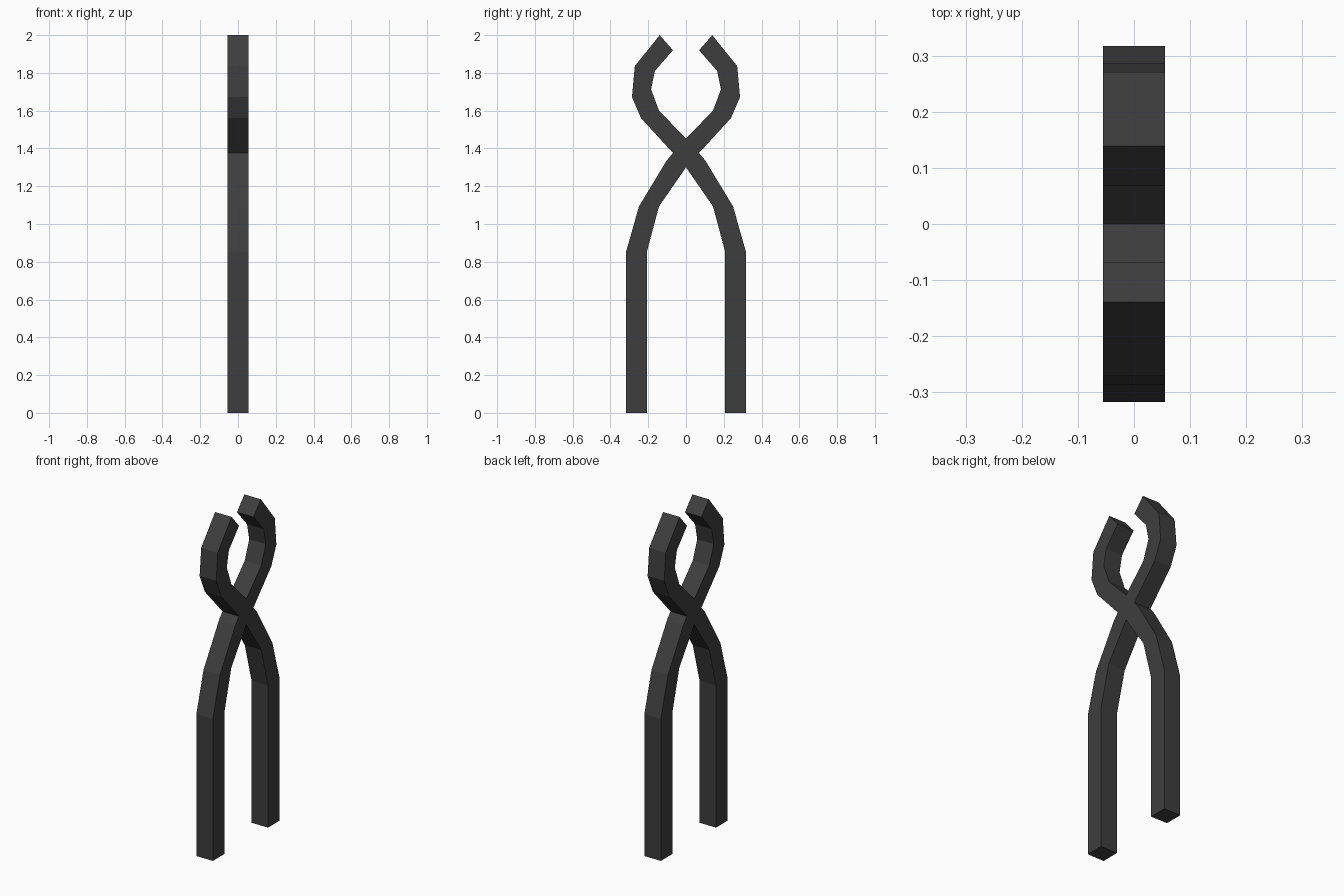
import bpy
import bmesh

if "Cube" in bpy.data.objects:
    bpy.data.objects.remove(bpy.data.objects["Cube"])

HALF_THICK = 0.055

# Right half of the tongs outline as (y, z), cut at the centre line
outline = [
    (0.0, 1.30), (0.143, 1.093), (0.207, 0.854), (0.207, 0.0),      # inner handle
    (0.317, 0.0), (0.317, 0.854), (0.249, 1.093), (0.103, 1.335),   # outer handle
    (0.069, 1.376),                                                 # side notch of the crossing
    (0.238, 1.56), (0.286, 1.672), (0.271, 1.836), (0.139, 2.0),    # outer jaw
    (0.069, 1.92), (0.165, 1.81), (0.185, 1.713), (0.143, 1.60),    # inner jaw
    (0.0, 1.453),
]

iron = bpy.data.materials.new("dark iron")
iron.diffuse_color = (0.048, 0.048, 0.048, 1.0)
iron.use_nodes = True
iron.node_tree.nodes["Principled BSDF"].inputs["Base Color"].default_value = iron.diffuse_color

# Extrude the half outline through the thickness
bm = bmesh.new()
face = bm.faces.new([bm.verts.new((-HALF_THICK, y, z)) for y, z in outline])
new = bmesh.ops.extrude_face_region(bm, geom=[face], use_keep_orig=True)["geom"]
for v in new:
    if isinstance(v, bmesh.types.BMVert):
        v.co.x = HALF_THICK

# Open the centre plane, so the mirrored halves join at the crossing
centre = [f for f in bm.faces if all(abs(v.co.y) < 1e-5 for v in f.verts)]
bmesh.ops.delete(bm, geom=centre, context='FACES_ONLY')
bmesh.ops.recalc_face_normals(bm, faces=bm.faces)

mesh = bpy.data.meshes.new("crossed_tongs")
bm.to_mesh(mesh)
bm.free()
mesh.materials.append(iron)
tongs = bpy.data.objects.new("crossed_tongs", mesh)
bpy.context.collection.objects.link(tongs)

# Other half
mirror = tongs.modifiers.new("Mirror", 'MIRROR')
mirror.use_axis = (False, True, False)
mirror.use_clip = True
